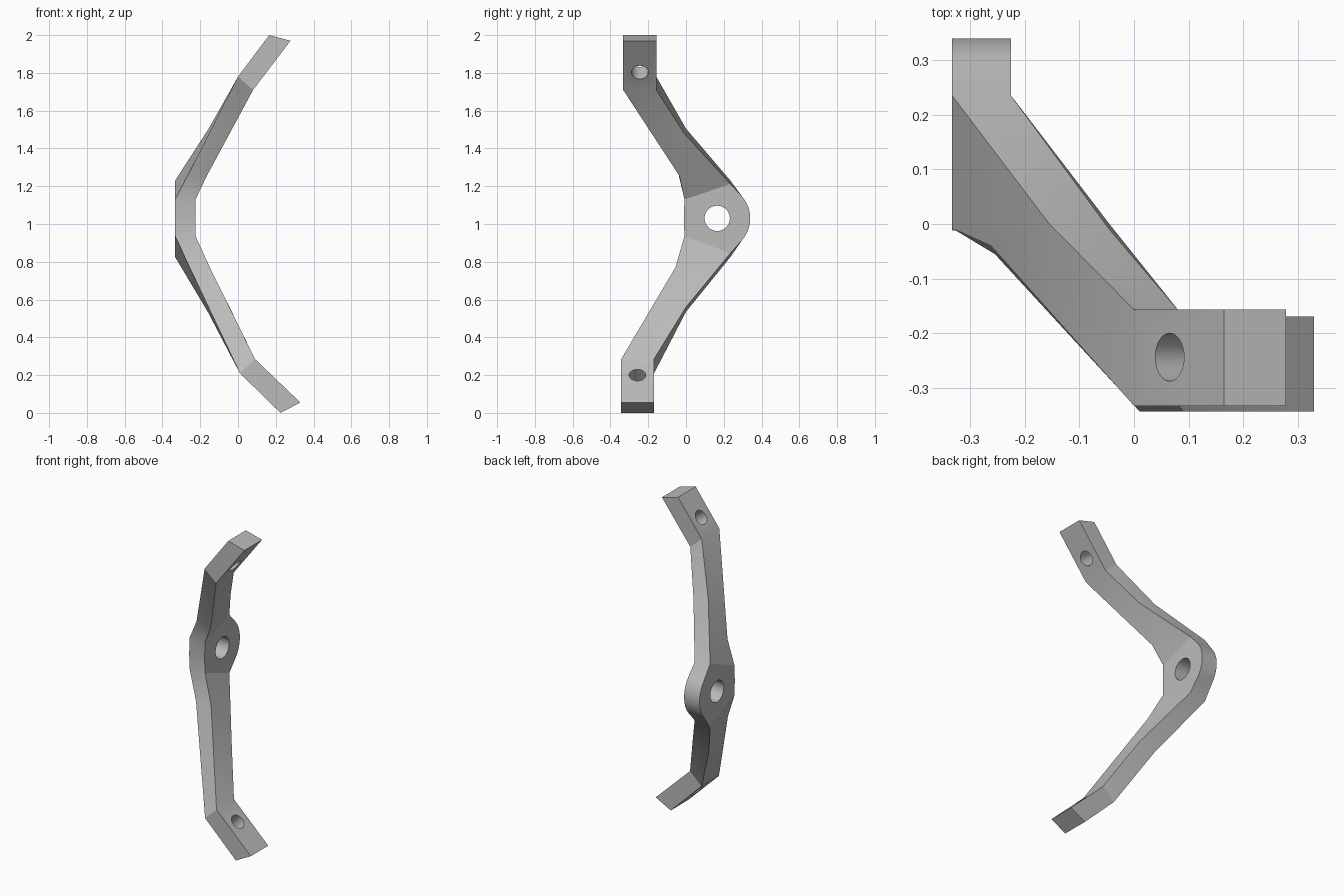
import bpy
import bmesh
from math import cos, sin, radians
from mathutils import Vector

cube = bpy.data.objects.get("Cube")
if cube:
    bpy.data.objects.remove(cube, do_unlink=True)

grey = bpy.data.materials.new("plain grey")
grey.use_nodes = True
color = (0.5, 0.5, 0.5, 1)
grey.diffuse_color = color
grey.node_tree.nodes["Principled BSDF"].inputs["Base Color"].default_value = color

OUT_X, IN_X = -0.333, -0.225
PIVOT = Vector((-0.28, 0.165, 1.03))
HUB_R = 0.175

bm = bmesh.new()


def ring(points):
    return [bm.verts.new(p) for p in points]


# Hub plate: front edge, lower shoulder, rounded back, upper shoulder
front = [(-0.008, 1.13), (-0.012, 1.03), (-0.008, 0.937)]
arc = [(PIVOT.y + HUB_R * cos(radians(a)), PIVOT.z + HUB_R * sin(radians(a)))
       for a in range(-40, 41, 5)]


def hub_loop(x, low, high):
    outline = front + [(0.235, low)] + arc + [(0.235, high)]
    return ring([(x, y, z) for y, z in outline])


outer = hub_loop(OUT_X, 0.825, 1.23)
inner = hub_loop(IN_X, 0.845, 1.212)
bm.faces.new(outer)
bm.faces.new(inner)
for i in range(len(outer) - 1):
    if i != 2:  # the lower arm joins here
        bm.faces.new((outer[i], outer[i + 1], inner[i + 1], inner[i]))


# Arms: four-sided sections (outer front, outer back, inner back, inner front)
def arm(root, middle, bend, tip, y0, y1):
    rings = [root, ring(middle)]
    for (xo, zo), (xi, zi) in (bend, tip):
        rings.append(ring([(xo, y0, zo), (xo, y1, zo), (xi, y1, zi), (xi, y0, zi)]))
    for a, b in zip(rings, rings[1:]):
        for i in range(4):
            j = (i + 1) % 4
            bm.faces.new((a[i], a[j], b[j], b[i]))
    bm.faces.new(rings[-1])


arm([outer[0], outer[-1], inner[-1], inner[0]],
    [(-0.262, -0.04, 1.265), (-0.155, 0, 1.505), (-0.045, -0.01, 1.48), (-0.165, -0.035, 1.255)],
    ((0, 1.78), (0.08, 1.71)), ((0.165, 2.0), (0.278, 1.97)), -0.333, -0.157)
arm([outer[2], outer[3], inner[3], inner[2]],
    [(-0.255, -0.055, 0.768), (-0.16, 0, 0.535), (-0.045, 0, 0.56), (-0.15, -0.055, 0.772)],
    ((0.01, 0.21), (0.09, 0.285)), ((0.225, 0.0), (0.33, 0.055)), -0.343, -0.169)

bmesh.ops.recalc_face_normals(bm, faces=bm.faces)
mesh = bpy.data.meshes.new("bent_bracket")
bm.to_mesh(mesh)
bm.free()
bracket = bpy.data.objects.new("bent_bracket", mesh)
bpy.context.collection.objects.link(bracket)
mesh.materials.append(grey)


# Bolt holes drilled through the hub and both end pads
def drill(center, direction, radius):
    bpy.ops.mesh.primitive_cylinder_add(vertices=40, radius=radius, depth=0.3, location=center)
    cutter = bpy.context.object
    cutter.name = "hole_cutter"
    cutter.hide_render = True
    cutter.rotation_euler = Vector(direction).to_track_quat('Z', 'Y').to_euler()
    cutter.data.materials.append(grey)
    mod = bracket.modifiers.new("hole", 'BOOLEAN')
    mod.operation = 'DIFFERENCE'
    mod.solver = 'EXACT'
    mod.object = cutter
    bpy.context.view_layer.update()
    bpy.context.view_layer.objects.active = bracket
    bpy.ops.object.modifier_apply(modifier=mod.name)
    bpy.data.objects.remove(cutter, do_unlink=True)


drill(PIVOT, (1, 0, 0), 0.067)
drill((0.108, -0.244, 1.835), (0.8, 0, -0.6), 0.044)
drill((0.141, -0.257, 0.161), (0.69, 0, 0.72), 0.044)

bpy.ops.object.select_all(action='DESELECT')
bracket.select_set(True)
bpy.context.view_layer.objects.active = bracket
bpy.ops.object.shade_smooth_by_angle(angle=radians(25))
